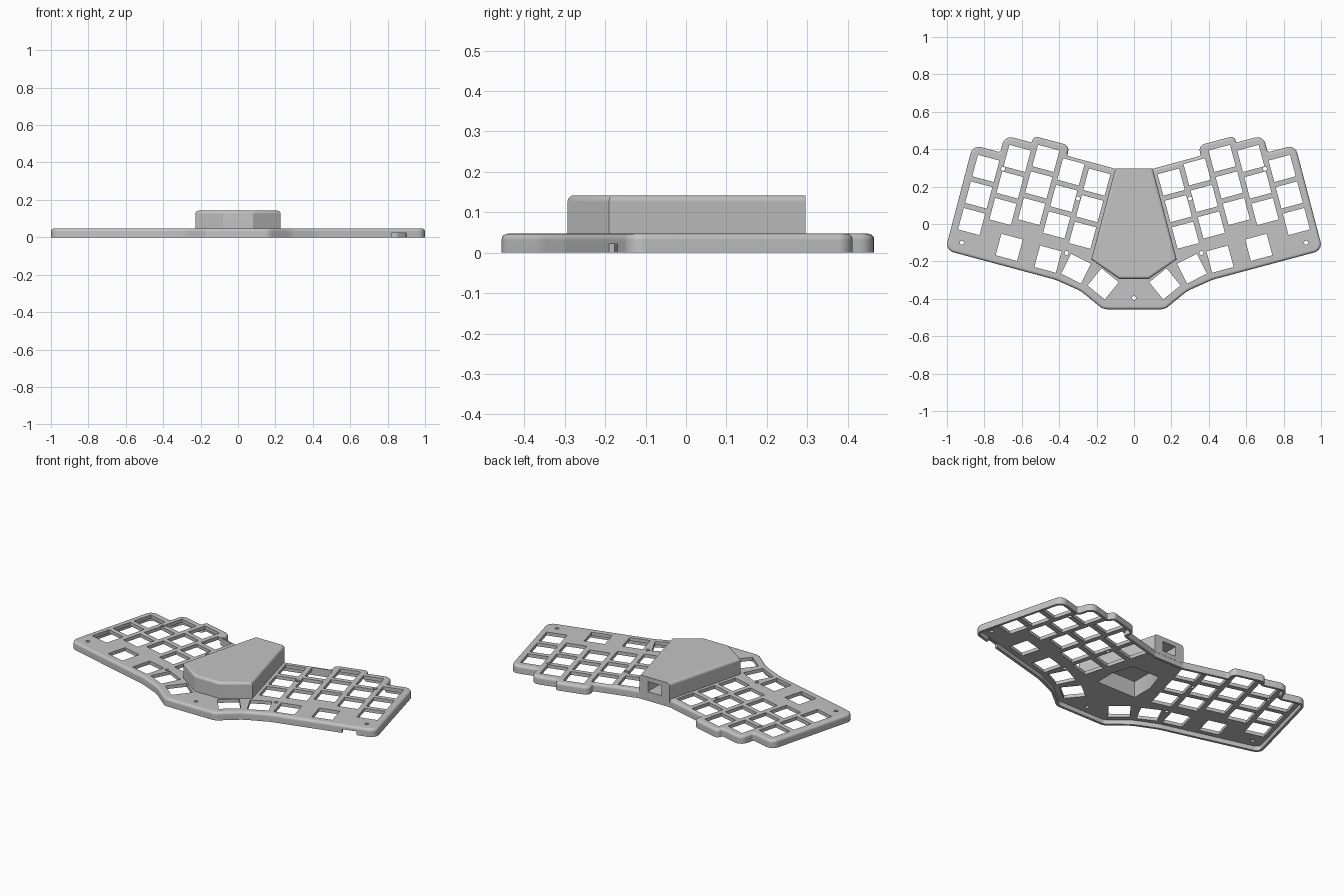
import bpy, bmesh, math
from mathutils import Vector, Matrix

if "Cube" in bpy.data.objects:
    bpy.data.objects.remove(bpy.data.objects["Cube"])

TILT = math.radians(15)
PLATE_TOP, PLATE_UNDER, HOUSING_TOP = 0.047, 0.027, 0.142
RIM = 0.015            # rim thickness and fillet size
NOTCH_TOP = 0.022

grey = bpy.data.materials.new("plain grey")
grey.use_nodes = True
colour = (0.55, 0.55, 0.55, 1)
grey.diffuse_color = colour
grey.node_tree.nodes["Principled BSDF"].inputs["Base Color"].default_value = colour


def wing(x, y):
    """Turn a position on the tilted right wing into model space."""
    return Matrix.Rotation(TILT, 2) @ Vector((x, y))


def mirrored(half):
    """Close a front-to-back half outline with its mirror image."""
    return half + [(Vector((-p.x, p.y)), r) for p, r in reversed(half)]


def rounded(outline, inset=0.0, steps=5):
    """Inset a counter-clockwise outline and round its corners."""
    points, n = [], len(outline)
    for i, (p, r) in enumerate(outline):
        a = (p - outline[i - 1][0]).normalized()
        b = (outline[(i + 1) % n][0] - p).normalized()
        turn = a.x * b.y - a.y * b.x
        side_a, side_b = Vector((-a.y, a.x)), Vector((-b.y, b.x))
        bisector = (side_a + side_b) / (1 + side_a.dot(side_b))
        corner = p + bisector * inset
        if r == 0:
            points.append(corner)
            continue
        sign = 1 if turn > 0 else -1
        radius = r - sign * inset
        centre = corner + bisector * sign * radius
        sweep = math.atan2(turn, a.dot(b))
        arm = -side_a * sign * radius
        for k in range(steps + 1):
            points.append(centre + Matrix.Rotation(sweep * k / steps, 2) @ arm)
    return points


def polygon(centre, radius, sides, angle):
    return [centre + Matrix.Rotation(angle + math.tau * k / sides, 2) @ Vector((radius, 0))
            for k in range(sides)]


def ring(bm, points, z):
    return [bm.verts.new((p[0], p[1], z)) for p in points]


def strip(bm, low, high, skip=-1):
    """Quads between two rings of equal length."""
    for i in range(len(low)):
        j = (i + 1) % len(low)
        if i != skip:
            bm.faces.new((low[i], low[j], high[j], high[i]))


def fill(bm, rings, direction):
    """Flat sheet bounded by the first ring, with the others as holes."""
    edges = [bm.edges.get((r[i - 1], r[i])) for r in rings for i in range(len(r))]
    bmesh.ops.triangle_fill(bm, use_beauty=True, edges=edges, normal=(0, 0, direction))


def prism(bm, points, low, high):
    a, b = ring(bm, points, low), ring(bm, points, high)
    strip(bm, a, b)
    bm.faces.new(a[::-1])
    bm.faces.new(b)


def make(name, bm):
    bmesh.ops.recalc_face_normals(bm, faces=bm.faces)
    if bm.calc_volume(signed=True) < 0:
        bmesh.ops.reverse_faces(bm, faces=bm.faces)
    mesh = bpy.data.meshes.new(name)
    bm.to_mesh(mesh)
    bm.free()
    obj = bpy.data.objects.new(name, mesh)
    bpy.context.collection.objects.link(obj)
    mesh.materials.append(grey)
    return obj


def cut(obj, cutter):
    cutter.hide_render = True
    mod = obj.modifiers.new("cut", 'BOOLEAN')
    mod.operation, mod.solver, mod.object = 'DIFFERENCE', 'EXACT', cutter
    bpy.context.view_layer.objects.active = obj
    bpy.ops.object.modifier_apply(modifier=mod.name)
    bpy.data.objects.remove(cutter)


# Plate outline with stepped columns along the back
bend, corner = Vector((0.42, -0.298)), Vector((1.009, -0.14))
notch = [bend.lerp(corner, (x - bend.x) / (corner.x - bend.x)) for x in (0.82, 0.90)]
half = [(Vector((0.165, -0.456)), 0.06), (Vector((0.285, -0.358)), 0.2), (bend, 0.2),
        (notch[0], 0), (notch[1], 0), (corner, 0.045)]
steps = [(0.942, 0.185, 0.045), (0.79, 0.185, 0.012), (0.79, 0.279, 0.045),
         (0.64, 0.279, 0.008), (0.64, 0.316, 0.024), (0.44, 0.316, 0.034),
         (0.44, 0.26, 0.01)]
half += [(wing(x, y), r) for x, y, r in steps]
half.append((Vector((0.1, 0.295)), 0.02))
outline = mirrored(half)

# Openings: five columns of three keys, one lower key, a thumb arc, screws
keys = []
for column, top in enumerate([0.165, 0.182, 0.217, 0.177, 0.082]):
    for row in range(3):
        keys.append((wing(0.25 + 0.148 * column, top - 0.147 * row), 15))
keys += [(Vector((0.667, -0.125)), 15), (Vector((0.46, -0.188)), 15),
         (Vector((0.31, -0.239)), 27), (Vector((0.165, -0.32)), 39)]
screws = [(0.70, 0.295), (0.92, -0.10), (0.299, 0.136), (0.36, -0.155)]
holes = [polygon(Vector((0, -0.395)), 0.011, 16, 0)]
for side in (1, -1):
    for p, angle in keys:
        holes.append(polygon(Vector((p.x * side, p.y)), 0.084, 4,
                             math.radians(45 + angle * side)))
    for x, y in screws:
        holes.append(polygon(Vector((x * side, y)), 0.011, 16, 0))
cavity = rounded(mirrored([(Vector((0.13, -0.15)), 0), (Vector((0.13, -0.02)), 0),
                           (Vector((0.09, 0.1)), 0)]))
holes.append(cavity)

# Case plate: rim, cable notch, filleted edge, then sheets above and below
bm = bmesh.new()
profile = [(RIM, PLATE_UNDER), (RIM, NOTCH_TOP), (RIM, 0), (0, 0), (0, NOTCH_TOP)]
for k in range(6):
    t = math.pi / 2 * k / 5
    profile.append((RIM * (1 - math.cos(t)), PLATE_TOP - RIM + RIM * math.sin(t)))
rings = [ring(bm, rounded(outline, inset), z) for inset, z in profile]
flat = rounded(outline)
start = min(range(len(flat)), key=lambda i: (flat[i] - notch[0]).length)
for k in range(len(rings) - 1):
    strip(bm, rings[k], rings[k + 1], start if k in (1, 2, 3) else -1)
bm.faces.new((rings[1][start], rings[1][start + 1], rings[4][start + 1], rings[4][start]))
for i in (start, start + 1):
    bm.faces.new([rings[k][i] for k in (1, 2, 3, 4)])
lower = [ring(bm, h, PLATE_UNDER) for h in holes]
upper = [ring(bm, h, PLATE_TOP) for h in holes]
for a, b in zip(lower, upper):
    strip(bm, a, b)
fill(bm, [rings[-1]] + upper, 1)
fill(bm, [rings[0]] + lower, -1)
plate = make("case_plate", bm)

# Raised controller housing, flush with the back edge
bm = bmesh.new()
shape = mirrored([(Vector((0.08, -0.293)), 0), (Vector((0.228, -0.19)), 0),
                  (Vector((0.1, 0.296)), 0)])
prism(bm, rounded(shape), 0.03, HOUSING_TOP)
top_rim = [e for e in bm.edges if all(v.co.z > 0.1 for v in e.verts)
           and not all(v.co.y > 0.29 for v in e.verts)]
bmesh.ops.bevel(bm, geom=top_rim, offset=0.016, segments=4, profile=0.5, affect='EDGES')
housing = make("controller_housing", bm)

# Housing cavity and the tunnel to its rear socket
bm = bmesh.new()
prism(bm, cavity, -0.05, 0.125)
cut(housing, make("cavity_cutter", bm))
bm = bmesh.new()
bmesh.ops.create_cube(bm, size=1, matrix=Matrix.Translation((0, 0.2, 0.085))
                      @ Matrix.Diagonal((0.09, 0.26, 0.06, 1)))
cut(housing, make("socket_cutter", bm))

# Smooth fillets, crisp edges, flat sheets
bpy.ops.object.select_all(action='DESELECT')
for obj in (plate, housing):
    obj.select_set(True)
bpy.context.view_layer.objects.active = plate
bpy.ops.object.shade_smooth_by_angle(angle=math.radians(30))
for obj in (plate, housing):
    obj.modifiers.new("flat_sheets", 'WEIGHTED_NORMAL').keep_sharp = True
